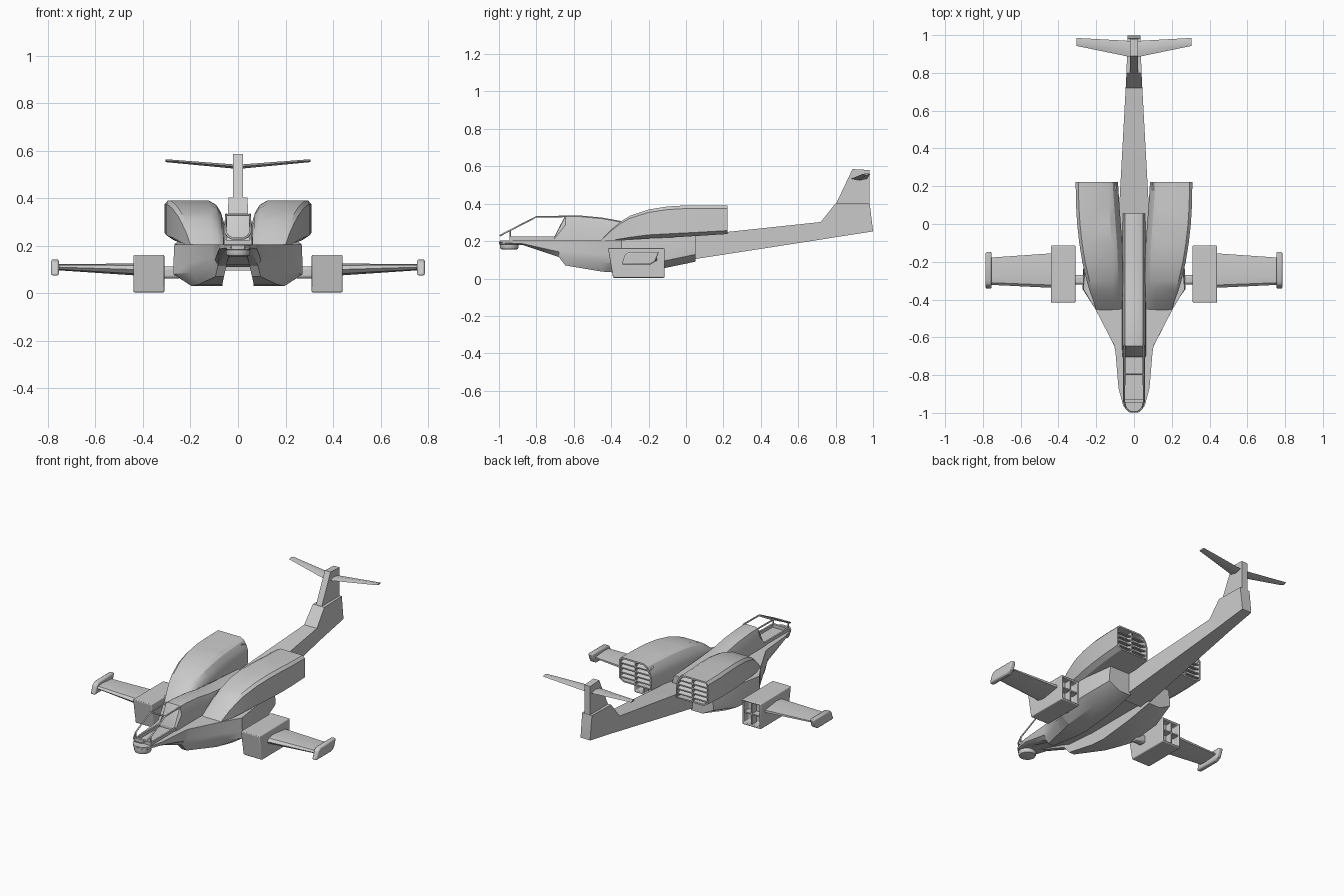
import bpy, bmesh
from math import radians, cos, sin, pi

if "Cube" in bpy.data.objects:
    bpy.data.objects.remove(bpy.data.objects["Cube"])


def loft(name, rings, mirror=False, bevel=0, recess=None, segs=2):
    """Skin a list of equal-length rings; optionally hollow the last cap (rim, depth along -y)."""
    bm = bmesh.new()
    vs = [[bm.verts.new(p) for p in r] for r in rings]
    n = len(rings[0])
    for a, b in zip(vs, vs[1:]):
        for i in range(n):
            j = (i + 1) % n
            bm.faces.new((a[i], a[j], b[j], b[i]))
    bm.faces.new(vs[0])
    cap = bm.faces.new(vs[-1])
    bmesh.ops.recalc_face_normals(bm, faces=bm.faces)
    if recess:
        bmesh.ops.inset_region(bm, faces=[cap], thickness=recess[0])
        new = bmesh.ops.extrude_discrete_faces(bm, faces=[cap])['faces'][0]
        bmesh.ops.translate(bm, verts=new.verts, vec=(0, -recess[1], 0))
    me = bpy.data.meshes.new(name)
    bm.to_mesh(me)
    bm.free()
    me.shade_smooth()
    me.set_sharp_from_angle(angle=radians(28))
    ob = bpy.data.objects.new(name, me)
    bpy.context.collection.objects.link(ob)
    if bevel:
        m = ob.modifiers.new("bevel", 'BEVEL')
        m.width, m.segments, m.limit_method = bevel, segs, 'ANGLE'
        m.angle_limit = radians(40)
    if mirror:
        m = ob.modifiers.new("mirror", 'MIRROR')
        m.use_mirror_merge = False
    return ob


def prism(name, profile, x0, x1, **kw):
    """Side profile of (y, z) points extruded across x."""
    return loft(name, [[(x, y, z) for y, z in profile] for x in (x0, x1)], **kw)


def box(name, x0, x1, y0, y1, z0, z1, **kw):
    return prism(name, [(y0, z0), (y1, z0), (y1, z1), (y0, z1)], x0, x1, **kw)


def sym(y, half):
    """Complete a right-half (x, z) section into a symmetric ring."""
    pts = half + [(-x, z) for x, z in reversed(half)]
    return [(x, y, z) for x, z in pts]


# Lower hull: flat nose plate widening into twin keels with a channel between
hull = []
for y, xt, xm, xb, xi, zt, zm, zb, zg in [
        (-.995, .028, .028, .022, .012, .203, .195, .188, .19),
        (-.965, .056, .055, .045, .02, .204, .195, .185, .187),
        (-.87, .082, .080, .055, .03, .206, .192, .178, .178),
        (-.68, .098, .096, .085, .045, .206, .165, .115, .13),
        (-.645, .104, .105, .095, .055, .206, .15, .07, .12),
        (-.45, .205, .20, .165, .062, .206, .13, .037, .11),
        (-.345, .268, .272, .195, .062, .206, .12, .03, .11),
        (-.12, .25, .265, .19, .062, .22, .125, .055, .11),
        (.05, .215, .225, .15, .065, .23, .16, .09, .11)]:
    hull.append(sym(y, [(xi, zg), (xi + .004, zb), (xb, zb), (xm, zm * .55 + zb * .45),
                        (xm, zm), (xt, zt)]))
loft("lower_hull", hull)

# Cockpit spine with sloped front bulkhead, running back between the engines
spine = [sym(y, [(.064, zb), (.06, zb + (zt - zb) * .65), (.048, zt - .006), (.036, zt)])
         for y, zb, zt in [(-.705, .19, .222), (-.645, .19, .338), (-.58, .19, .338),
                           (-.45, .19, .326), (-.35, .19, .308), (-.2, .19, .295),
                           (.055, .11, .28)]]
loft("cockpit_spine", spine)

# Open cockpit tub: low coaming and canopy frame bars
for s, n in ((-1, "left"), (1, "right")):
    box(f"{n}_coaming", s * .048, s * .058, -.94, -.69, .195, .224)
box("front_coaming", -.058, .058, -.945, -.93, .195, .224)


def bar(name, pts):
    cu = bpy.data.curves.new(name, 'CURVE')
    cu.dimensions, cu.bevel_depth, cu.bevel_resolution = '3D', .0048, 1
    cu.use_fill_caps = True
    sp = cu.splines.new('POLY')
    sp.points.add(len(pts) - 1)
    for p, c in zip(sp.points, pts):
        p.co = (*c, 1)
    bpy.context.collection.objects.link(bpy.data.objects.new(name, cu))


rail = [(.050, -.64, .332), (.050, -.80, .330), (.053, -.94, .258), (.042, -.975, .240),
        (.022, -.993, .230)]
bar("canopy_rail", rail + [(-x, y, z) for x, y, z in reversed(rail)])
bar("canopy_crossbar", [(-.05, -.795, .330), (.05, -.795, .330)])
for s in (-1, 1):
    bar("canopy_post", [(s * .053, -.94, .258), (s * .053, -.94, .21)])

# Chin turret under the nose
def disc(name, y, rings, n=24):
    loft(name, [[(r * cos(2 * pi * i / n), y + r * sin(2 * pi * i / n), z) for i in range(n)]
                for r, z in rings])


disc("chin_turret", -.945, [(.036, .155), (.046, .158), (.05, .166), (.05, .183),
                            (.054, .184), (.054, .198)])

# Engine nacelles with louvred exhausts
nac = []
for y, xi, xo, zb, zt in [(-.455, .058, .20, .195, .205), (-.40, .058, .218, .195, .262),
                          (-.35, .058, .236, .20, .304), (-.30, .058, .251, .205, .335),
                          (-.20, .058, .274, .215, .369), (-.10, .062, .290, .219, .385),
                          (0, .070, .301, .224, .391), (.1, .077, .307, .230, .391),
                          (.222, .085, .309, .238, .391)]:
    h = zt - zb
    nac.append([(xi, y, zb), (xo - .03, y, zb), (xo, y, zb + .12 * h), (xo, y, zt - .1 * h),
                (xo - .015, y, zt), (xi + .055, y, zt), (xi + .028, y, zt - .09 * h),
                (xi + .01, y, zt - .27 * h), (xi, y, zt - .5 * h)])
loft("engine_nacelle", nac, mirror=True, recess=(.01, .05))
for i in range(4):
    z = .265 + i * .029
    prism("exhaust_louvre", [(.18, z + .012), (.218, z - .003), (.218, z + .004), (.18, z + .018)],
          .096, .300, mirror=True)
box("exhaust_divider", .194, .202, .175, .219, .245, .383, mirror=True)

# Tail boom rising into the fin base, then the upper fin
loft("tail_boom", [sym(y, [(w, zb), (w, zt)]) for y, w, zb, zt in [
    (-.02, .084, .095, .222), (.06, .08, .106, .232), (.72, .044, .208, .302),
    (.80, .040, .221, .402), (.982, .034, .249, .402), (.999, .033, .252, .262)]])
prism("upper_fin", [(.80, .395), (.89, .585), (.98, .58), (.98, .395)], -.02, .02)

# Swept dihedral tailplane on top of the fin
loft("tailplane", [[(x, y0, z), (x, (y0 + y1) / 2, z - t), (x, y1, z), (x, (y0 + y1) / 2, z + t)]
                   for x, y0, y1, z, t in [(0, .88, .968, .532, .009), (.305, .943, .985, .558, .006)]],
     mirror=True)

# Weapon pods: rounded boxes with a four-cell opening at the back
pod = [[(.31, y, zb), (.44, y, zb), (.44, y, zt), (.31, y, zt)]
       for y, zb, zt in [(-.405, .004, .162), (-.114, .004, .162)]]
for k in (2, 3):
    x, y, z = pod[0][k]
    pod[0][k] = (x, y - .012, z)
for k in (0, 1):
    x, y, z = pod[0][k]
    pod[0][k] = (x, y + .015, z)
loft("weapon_pod", pod, mirror=True, bevel=.012, recess=(.016, .05), segs=3)
box("pod_divider", .371, .379, -.16, -.116, .018, .148, mirror=True)
box("pod_shelf", .324, .426, -.16, -.116, .079, .087, mirror=True)
box("pod_strut", .24, .32, -.32, -.27, .062, .112, mirror=True, bevel=.012)

# Stub wings and wingtip fairings
wing = []
for x, y0, y1, z, t in [(.43, -.338, -.155, .1, .025), (.762, -.322, -.178, .11, .013)]:
    c = y1 - y0
    wing.append([(x, y0, z), (x, y0 + .08 * c, z + .7 * t), (x, y0 + .35 * c, z + t),
                 (x, y1, z + .4 * t), (x, y1, z - .2 * t), (x, y0 + .35 * c, z - t),
                 (x, y0 + .08 * c, z - .7 * t)])
loft("stub_wing", wing, mirror=True)
prism("wingtip_fairing", [(-.345, .075), (-.19, .075), (-.165, .09), (-.145, .143), (-.30, .143),
                          (-.325, .13)], .754, .786, mirror=True, bevel=.008)
